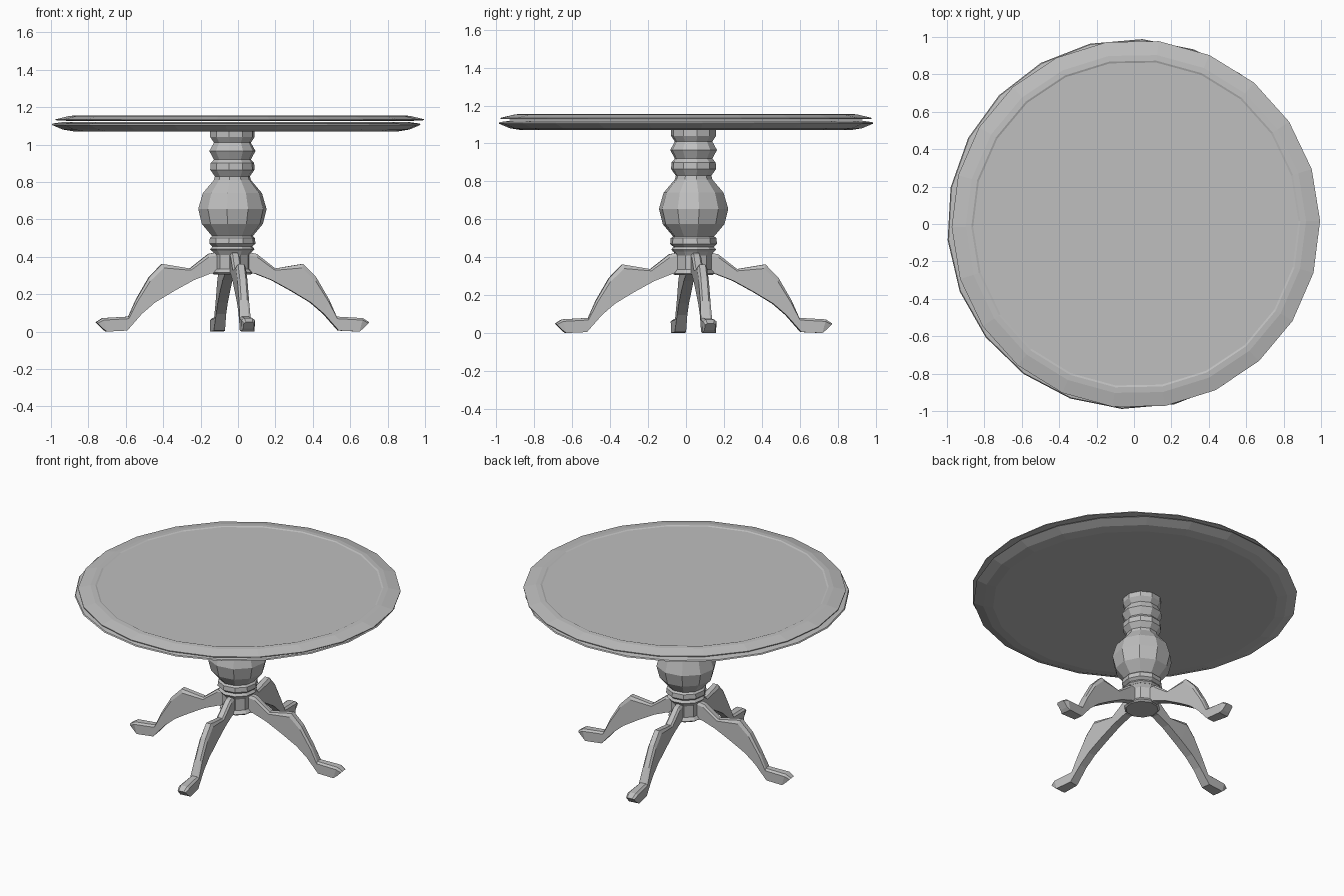
import bpy, bmesh
from math import sin, cos, pi, radians
from mathutils import Vector

if "Cube" in bpy.data.objects:
    bpy.data.objects.remove(bpy.data.objects["Cube"])

grey = bpy.data.materials.new("plain grey")
grey.use_nodes = True
colour = (0.52, 0.52, 0.52, 1)
grey.diffuse_color = colour
grey.node_tree.nodes["Principled BSDF"].inputs["Base Color"].default_value = colour


def loft(name, rings, location=(0, 0, 0), turn=0):
    """Bridge equal-length rings of points and cap both ends, flat shaded."""
    bm = bmesh.new()
    loops = [[bm.verts.new(p) for p in ring] for ring in rings]
    for a, b in zip(loops, loops[1:]):
        for i in range(len(a)):
            j = (i + 1) % len(a)
            bm.faces.new((a[i], a[j], b[j], b[i]))
    bm.faces.new(loops[0])
    bm.faces.new(loops[-1])
    bmesh.ops.recalc_face_normals(bm, faces=bm.faces)
    mesh = bpy.data.meshes.new(name)
    bm.to_mesh(mesh)
    bm.free()
    mesh.materials.append(grey)
    obj = bpy.data.objects.new(name, mesh)
    obj.location = location
    obj.rotation_euler.z = turn
    bpy.context.collection.objects.link(obj)
    return obj


def lathe(name, profile, sides, location=(0, 0, 0), turn=0):
    """Turn a (radius, height) profile around the vertical axis."""
    rings = [[Vector((r * cos(2 * pi * i / sides), r * sin(2 * pi * i / sides), z))
              for i in range(sides)] for r, z in profile]
    return loft(name, rings, location, turn)


# Table top: an underside slab and a thin moulded plate above it
lathe("top_underside", [(0.87, 1.07), (0.93, 1.08), (0.99, 1.105), (0.985, 1.112),
                        (0.93, 1.12)], 22, (-0.01, 0, 0), radians(5))
lathe("top_plate", [(0.93, 1.127), (0.985, 1.13), (0.985, 1.135), (0.91, 1.153),
                    (0.88, 1.155), (0.87, 1.151)], 22, (0.01, 0, 0), radians(1))

# Turned pedestal
centre = (-0.03, 0.04, 0)
lathe("pedestal_column", [
    (0.11, 0.43), (0.12, 0.44), (0.108, 0.455), (0.125, 0.47), (0.122, 0.50),
    (0.11, 0.51), (0.165, 0.575), (0.185, 0.655), (0.16, 0.74), (0.10, 0.81),
    (0.095, 0.83), (0.12, 0.865), (0.118, 0.90), (0.10, 0.92), (0.125, 0.965),
    (0.10, 1.01), (0.12, 1.04), (0.12, 1.072)], 10, centre, radians(9))
lathe("pedestal_hub", [(0.10, 0.305), (0.112, 0.315), (0.095, 0.335), (0.095, 0.41),
                       (0.11, 0.432)], 10, centre, radians(9))

# Curved legs: top distance, top height, bottom distance, bottom height, half width
sections = [
    (0.06, 0.43, 0.06, 0.31, 0.025), (0.13, 0.415, 0.12, 0.31, 0.025),
    (0.23, 0.337, 0.21, 0.275, 0.026), (0.38, 0.362, 0.32, 0.215, 0.027),
    (0.45, 0.29, 0.42, 0.155, 0.027), (0.52, 0.17, 0.49, 0.095, 0.027),
    (0.56, 0.08, 0.57, 0.005, 0.03), (0.70, 0.072, 0.68, 0.0, 0.036),
    (0.735, 0.05, 0.70, 0.015, 0.028)]


def leg_ring(dt, zt, db, zb, w):
    """Six-sided section with a chamfered upper side."""
    top, low = Vector((dt, 0, zt)), Vector((db, 0, zb))
    shoulder = top.lerp(low, 0.15)
    side = Vector((0, w, 0))
    return [low - side, low + side, shoulder + side,
            top + side * 0.6, top - side * 0.6, shoulder - side]


for i, name in enumerate(("left_leg", "back_leg", "right_leg", "front_leg")):
    loft(name, [leg_ring(*s) for s in sections], centre, radians(7 + 90 * i))
